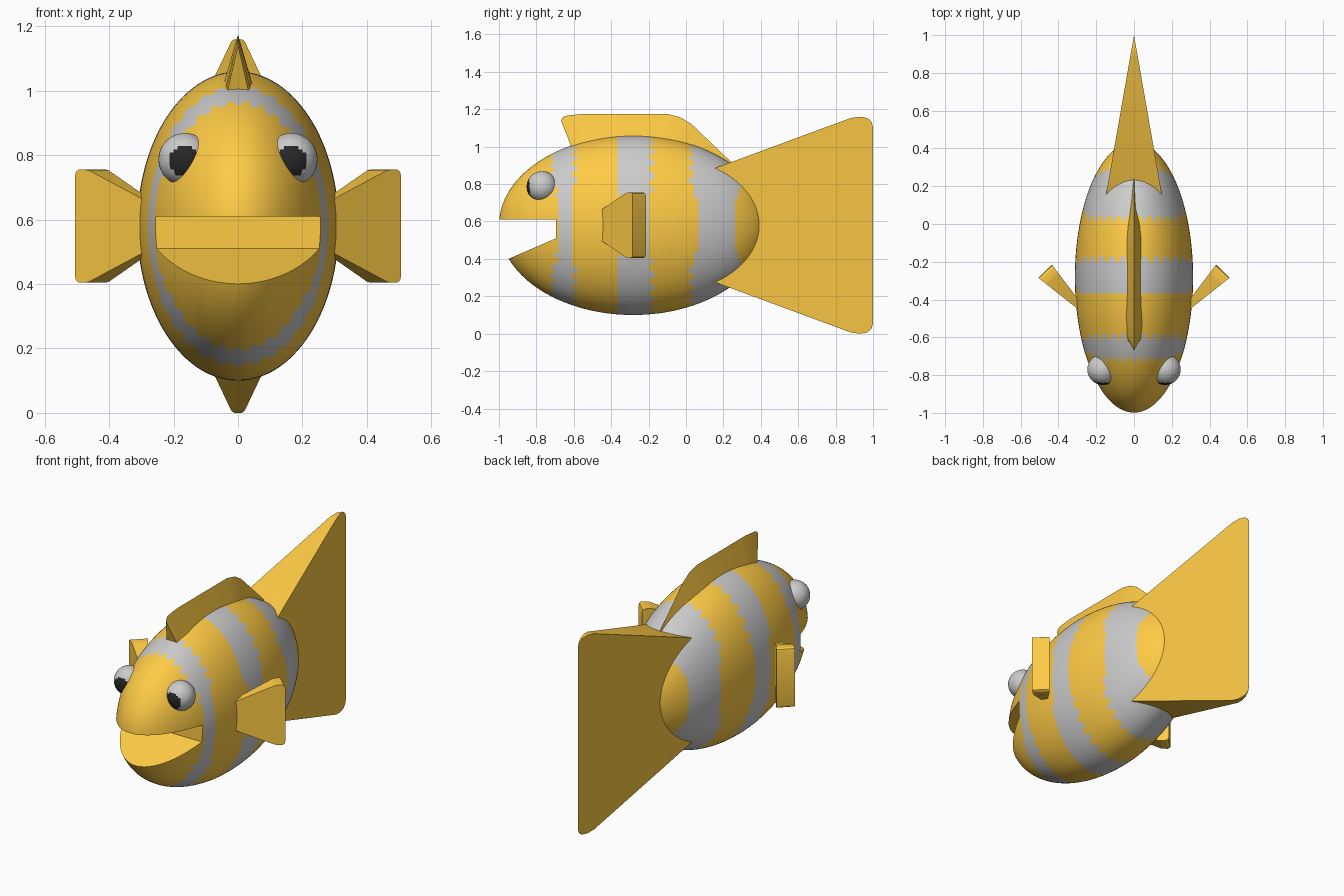
import bpy, bmesh, math
from mathutils import Vector, Matrix

if "Cube" in bpy.data.objects:
    bpy.data.objects.remove(bpy.data.objects["Cube"])


def material(name, rgb):
    m = bpy.data.materials.new(name)
    m.diffuse_color = (*rgb, 1)
    m.use_nodes = True
    m.node_tree.nodes["Principled BSDF"].inputs["Base Color"].default_value = m.diffuse_color
    return m


ORANGE = material("orange", (1.0, 0.6, 0.06))
PALE = material("pale", (0.8, 0.8, 0.8))
BLACK = material("black", (0.02, 0.02, 0.02))


def make(name, bm, mats, smooth=None):
    bmesh.ops.remove_doubles(bm, verts=bm.verts, dist=1e-5)
    bmesh.ops.recalc_face_normals(bm, faces=bm.faces)
    me = bpy.data.meshes.new(name)
    bm.to_mesh(me)
    bm.free()
    ob = bpy.data.objects.new(name, me)
    bpy.context.collection.objects.link(ob)
    for m in mats:
        me.materials.append(m)
    if smooth:
        smooth_shade(ob, smooth)
    return ob


def smooth_shade(ob, degrees):
    bpy.ops.object.select_all(action='DESELECT')
    ob.select_set(True)
    bpy.context.view_layer.objects.active = ob
    bpy.ops.object.shade_smooth_by_angle(angle=math.radians(degrees))


def wedge_fin(name, half_outline, slope, apex, direction):
    """Wedge whose thickness grows with distance t from its sharp edge."""
    d = Vector((*direction, 0)).normalized()
    side = Vector((-d.y, d.x, 0))
    outline = half_outline + [(t, -h) for t, h in reversed(half_outline)]
    bm = bmesh.new()
    loops = []
    for s in (-1, 1):
        loops.append([bm.verts.new(Vector(apex) + d * t + side * s * slope * t + Vector((0, 0, h)))
                      for t, h in outline])
        bm.faces.new(loops[-1])
    a, b = loops
    n = len(a)
    for i in range(n):
        j = (i + 1) % n
        bm.faces.new((a[i], a[j], b[j], b[i]))
    bmesh.ops.dissolve_degenerate(bm, dist=1e-5, edges=bm.edges)
    return make(name, bm, [ORANGE], 25)


# Body: ellipsoid with its poles along y, striped with toothed bands
CY, CZ, RX, RY, RZ = -0.283, 0.58, 0.313, 0.717, 0.48
bm = bmesh.new()
bmesh.ops.create_uvsphere(bm, u_segments=128, v_segments=80, radius=1,
                          matrix=Matrix.Rotation(math.pi / 2, 4, 'X'))
bmesh.ops.transform(bm, verts=bm.verts,
                    matrix=Matrix.Translation((0, CY, CZ)) @ Matrix.Diagonal((RX, RY, RZ, 1)))
# each band: centre y, half width, tooth size
bands = [(-0.65, 0.035, 0.045), (-0.275, 0.07, 0.045), (0.165, 0.105, 0.045)]
for f in bm.faces:
    c = f.calc_center_median()
    a = math.atan2((c.z - CZ) / RZ, c.x / RX)
    tooth = abs((a / math.tau * 32) % 1 * 2 - 1)
    away = min(1, max(0, (abs(c.z - CZ) - 0.14) / 0.08))
    for y, half, amp in bands:
        if abs(c.y - y) < half + amp * tooth * away:
            f.material_index = 1
body = make("body", bm, [ORANGE, PALE])

# Mouth: wedge cut out of the front
bm = bmesh.new()
profile = [(-1.2, 0.61), (-0.695, 0.61), (-0.695, 0.51), (-0.95, 0.40), (-1.2, 0.29)]
face = bm.faces.new([bm.verts.new((-0.5, y, z)) for y, z in profile])
ext = bmesh.ops.extrude_face_region(bm, geom=[face])
bmesh.ops.translate(bm, vec=(1, 0, 0),
                    verts=[v for v in ext["geom"] if isinstance(v, bmesh.types.BMVert)])
cutter = make("mouth_cutter", bm, [ORANGE])
cutter.hide_render = True
mod = body.modifiers.new("mouth", 'BOOLEAN')
mod.operation, mod.solver, mod.object = 'DIFFERENCE', 'EXACT', cutter
bpy.context.view_layer.objects.active = body
bpy.ops.object.modifier_apply(modifier="mouth")
bpy.data.objects.remove(cutter)
smooth_shade(body, 35)

# Tail fin: broad wedge, sharp at the rear
wedge_fin("tail_fin", [(0, 0.525), (0.008, 0.553), (0.03, 0.573), (0.07, 0.58), (0.12, 0.573), (1.0, 0.248)],
          0.175, (0, 1, 0.58), (0, -1))

for s, side in ((1, "left"), (-1, "right")):
    # Side fins: thick outward-facing wedges
    wedge_fin("side_fin_" + side, [(0, 0.03), (0.335, 0.172), (0.35, 0.175), (0.378, 0.175), (0.388, 0.169), (0.392, 0.155)],
              0.128, (s * 0.196, -0.53, 0.58), (s * 0.7, 0.714))

    # Eyes: half-sunk balls with dark fronts
    bm = bmesh.new()
    centre = Vector((s * 0.165, -0.77, 0.787))
    bmesh.ops.create_uvsphere(bm, u_segments=40, v_segments=24, radius=0.082,
                              matrix=Matrix.Translation(centre))
    look = Vector((s * 0.05, -1, -0.08)).normalized()
    for f in bm.faces:
        if (f.calc_center_median() - centre).normalized().dot(look) > 0.82:
            f.material_index = 1
    make("eye_" + side, bm, [PALE, BLACK], 60)

# Back fin: stations of top y, top z, base y, base half width
stations = [(-0.668, 1.14, -0.575, 0.055), (-0.655, 1.16, -0.565, 0.06), (-0.63, 1.167, -0.54, 0.065),
            (-0.55, 1.175, -0.46, 0.08), (-0.1, 1.175, -0.18, 0.08), (-0.03, 1.157, -0.1, 0.075),
            (0.03, 1.12, -0.04, 0.065), (0.25, 0.91, 0.16, 0.02)]
bm = bmesh.new()
rows = []
for ty, tz, by, w in stations:
    zb = min(0.9, tz - 0.1)
    rows.append([bm.verts.new(p) for p in ((-w, by, zb), (0, ty, tz), (w, by, zb))])
for p, q in zip(rows, rows[1:]):
    for i in range(3):
        j = (i + 1) % 3
        bm.faces.new((p[i], p[j], q[j], q[i]))
bm.faces.new(rows[0])
bm.faces.new(rows[-1])
make("back_fin", bm, [ORANGE], 25)
